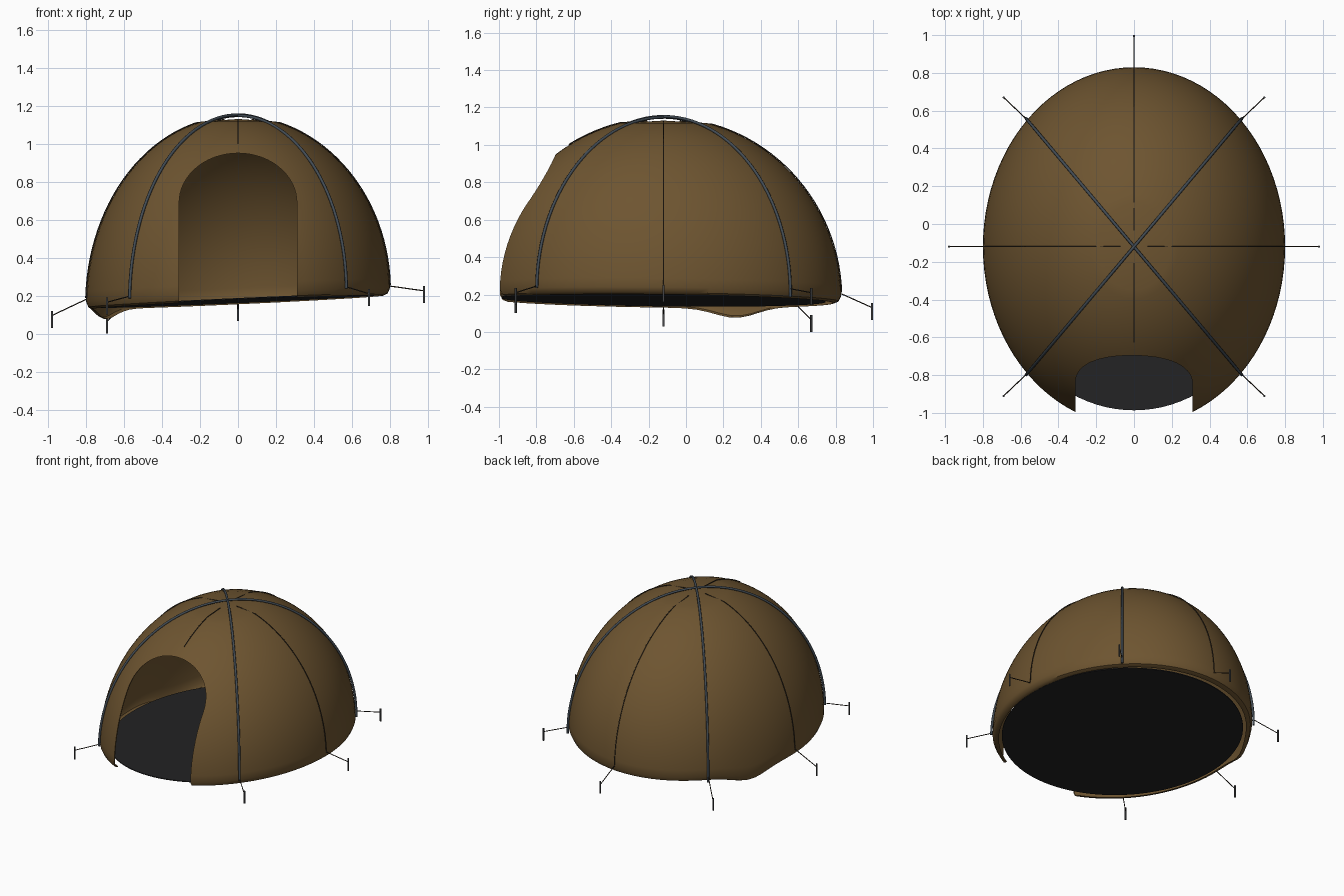
import bpy, bmesh, math
from math import sin, cos, radians

if "Cube" in bpy.data.objects:
    bpy.data.objects.remove(bpy.data.objects["Cube"])

def mat(name, rgb):
    m = bpy.data.materials.new(name)
    m.diffuse_color = (*rgb, 1)
    m.use_nodes = True
    m.node_tree.nodes["Principled BSDF"].inputs["Base Color"].default_value = m.diffuse_color
    return m

CANVAS = mat("brown canvas", (0.155, 0.090, 0.030))
FLOOR = mat("black groundsheet", (0.017, 0.017, 0.018))
POLE = mat("blue grey pole", (0.055, 0.072, 0.090))
ROPE = mat("dark cord", (0.030, 0.022, 0.014))
PEG = mat("dark grey peg", (0.060, 0.062, 0.065))

RX, RY, CY, TOP = 0.80, 0.95, -0.12, 1.145

def ground(x, y):
    return 0.185 + 0.045 * x - 0.012 * y

def surf(az, r, h, top=TOP, sag=True):
    """Point on the dome: az and r in plan, h = 0 at the rim to 1 at the top."""
    x, y = RX * r * cos(az), CY + RY * r * sin(az)
    z = ground(x, y) * (1 - h) + top * h
    if sag:  # rim droops at the back left
        d = ((x + 0.73) ** 2 + (y - 0.28) ** 2) / 0.17 ** 2
        z -= 0.05 * math.exp(-d) * max(0, 1 - h) ** 5
    return (x, y, z)

def make(name, bm, m):
    bmesh.ops.recalc_face_normals(bm, faces=bm.faces)
    me = bpy.data.meshes.new(name)
    bm.to_mesh(me)
    bm.free()
    me.materials.append(m)
    o = bpy.data.objects.new(name, me)
    bpy.context.collection.objects.link(o)
    return o

def tube(name, pts, rad, m):
    cu = bpy.data.curves.new(name, 'CURVE')
    cu.dimensions = '3D'
    cu.bevel_depth, cu.bevel_resolution, cu.use_fill_caps = rad, 2, True
    s = cu.splines.new('POLY')
    s.points.add(len(pts) - 1)
    for p, c in zip(s.points, pts):
        p.co = (*c, 1)
    cu.materials.append(m)
    o = bpy.data.objects.new(name, cu)
    bpy.context.collection.objects.link(o)
    return o

# Canvas dome: closed thin shell, outer and inner skins with a curled rim
N = 96
outer = [(0.96, -0.022), (0.985, -0.012)] + [(cos(radians(t)), sin(radians(t))) for t in range(1, 77, 3)]
inner = [(r - 0.008, h - 0.004 if h > 0 else h) for r, h in outer]
prof = inner[::-1] + outer
bm = bmesh.new()
rings = [[bm.verts.new(surf(2 * math.pi * i / N, r, h)) for i in range(N)] for r, h in prof]
for a, b in zip(rings, rings[1:]):
    for i in range(N):
        j = (i + 1) % N
        bm.faces.new((a[i], a[j], b[j], b[i]))
for ring, z in ((rings[0], 1.124), (rings[-1], 1.130)):
    apex = bm.verts.new((0, CY, z))
    for i in range(N):
        bm.faces.new((ring[i], ring[(i + 1) % N], apex))
dome = make("canvas_dome", bm, CANVAS)

# Arched doorway cutter
arch = [(-0.31, -0.1), (0.31, -0.1)] + [(0.31 * cos(radians(a)), 0.69 + 0.26 * sin(radians(a))) for a in range(0, 181, 6)]
bm = bmesh.new()
f = bm.faces.new([bm.verts.new((x, -1.3, z)) for x, z in arch])
ext = bmesh.ops.extrude_face_region(bm, geom=[f])
bmesh.ops.translate(bm, vec=(0, 0.8, 0), verts=[v for v in ext['geom'] if isinstance(v, bmesh.types.BMVert)])
cutter = make("doorway_cutter", bm, CANVAS)
cutter.hide_render = True
cutter.hide_set(True)
mod = dome.modifiers.new("doorway", 'BOOLEAN')
mod.operation, mod.object, mod.solver = 'DIFFERENCE', cutter, 'EXACT'
bpy.context.view_layer.objects.active = dome
dome.select_set(True)
bpy.ops.object.modifier_apply(modifier="doorway")
bpy.data.objects.remove(cutter)
bpy.ops.object.shade_smooth_by_angle(angle=radians(40))

# Groundsheet: thin sloping disc
bm = bmesh.new()
levels = []
for dz in (-0.016, -0.010):
    ring = []
    for i in range(N):
        x, y, z = surf(2 * math.pi * i / N, 0.945, 0, sag=False)
        y = CY + (y - CY) * 0.965
        ring.append(bm.verts.new((x, y, z + dz)))
    bm.faces.new(ring)
    levels.append(ring)
for i in range(N):
    j = (i + 1) % N
    bm.faces.new((levels[0][i], levels[0][j], levels[1][j], levels[1][i]))
make("groundsheet", bm, FLOOR)

# Two crossed arch poles
for k, (az, top) in enumerate(((45, 1.152), (135, 1.148))):
    pts = []
    for t in range(-1, 182, 3):
        a = radians(az if t <= 90 else az + 180)
        pts.append(surf(a, abs(cos(radians(t))) * 1.01, sin(radians(t)), top))
    tube(f"arch_pole_{k + 1}", pts, 0.008, POLE)

# Seam cords over the canvas
for k, start in enumerate((2, 2, 2, 58)):
    a = radians(90 * k)
    pts = [surf(a, cos(radians(t)) + 0.003, sin(radians(t)) + 0.002) for t in range(start, 77, 3)]
    q = (0.8 if k % 2 == 0 else 0.95) * 0.09
    pts.append((q * cos(a), CY + q * sin(a), 1.127))
    tube(f"seam_cord_{k + 1}", pts, 0.003, ROPE)

# Pegs (position, top height) with their guy lines
pegs = [(0.98, CY, 0.25, 0), (-0.98, CY, 0.12, 180), (0, 0.995, 0.155, 90),
        (0.69, -0.91, 0.235, -45), (-0.69, -0.91, 0.19, 225),
        (0.69, 0.67, 0.235, 45), (-0.69, 0.67, 0.09, 135)]
for k, (x, y, z, az) in enumerate(pegs):
    tube(f"peg_{k + 1}", [(x, y, z), (x, y, z - 0.09)], 0.006, PEG)
    tube(f"guy_line_{k + 1}", [surf(radians(az), 1.0, 0.03), (x, y, z - 0.025)], 0.003, ROPE)
